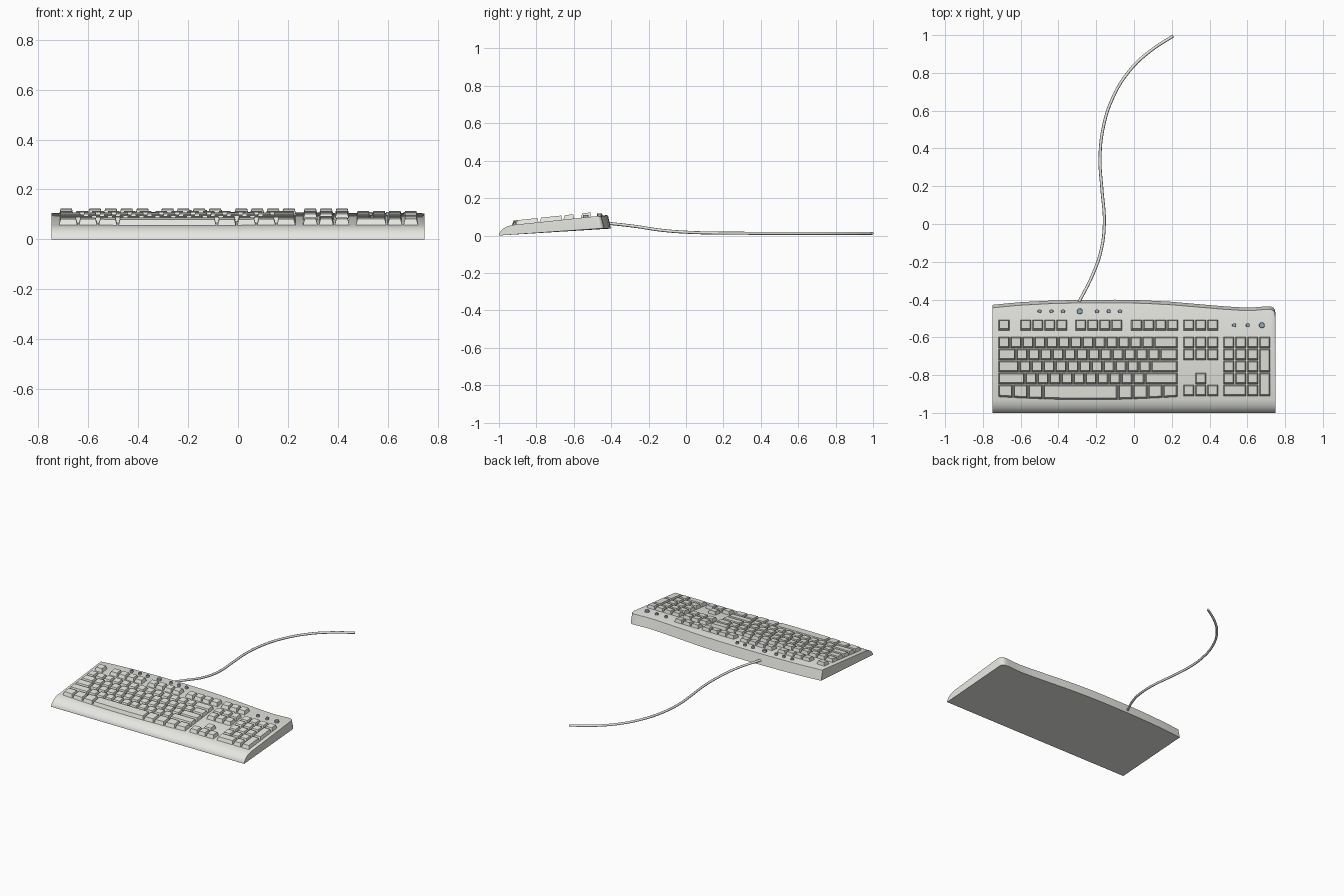
import bpy, bmesh, math

if "Cube" in bpy.data.objects:
    bpy.data.objects.remove(bpy.data.objects["Cube"])

U = 0.0635            # key pitch
LEFT = -0.72          # left edge of main block
ROW0 = -0.596         # back edge of number row


def material(name, rgb):
    m = bpy.data.materials.new(name)
    m.diffuse_color = (*rgb, 1)
    m.use_nodes = True
    m.node_tree.nodes["Principled BSDF"].inputs["Base Color"].default_value = m.diffuse_color
    return m


SHELL = material("warm_grey", (0.80, 0.80, 0.76))
BLUE = material("slate_blue", (0.30, 0.40, 0.48))


def deck(y):
    return 0.056 + 0.105 * (y + 0.93)


def finish(bm, name, mat, angle=None):
    bmesh.ops.recalc_face_normals(bm, faces=bm.faces)
    me = bpy.data.meshes.new(name)
    bm.to_mesh(me)
    bm.free()
    ob = bpy.data.objects.new(name, me)
    bpy.context.collection.objects.link(ob)
    me.materials.append(mat)
    if angle:
        bpy.ops.object.select_all(action='DESELECT')
        ob.select_set(True)
        bpy.context.view_layer.objects.active = ob
        bpy.ops.object.shade_smooth_by_angle(angle=math.radians(angle))
    return ob


# Case: side profile lofted along x with a wavy back edge
BACK = [(-0.748, -0.428), (-0.68, -0.421), (-0.6, -0.414), (-0.45, -0.406), (-0.3, -0.402),
        (-0.1, -0.401), (0.05, -0.404), (0.2, -0.412), (0.35, -0.425), (0.48, -0.436),
        (0.58, -0.442), (0.64, -0.441), (0.7, -0.436), (0.725, -0.437), (0.738, -0.443),
        (0.745, -0.453), (0.748, -0.468)]
bm = bmesh.new()
rings = []
for x, yb in BACK:
    yt = yb - 0.016
    prof = [(-1, 0.0), (-0.999, 0.01), (-0.99, 0.025), (-0.975, 0.038), (-0.955, 0.049),
            (-0.93, 0.056), (yt - 0.008, deck(yt - 0.008)), (yt, deck(yt) - 0.003), (yb, 0.037)]
    rings.append([bm.verts.new((x, y, z)) for y, z in prof])
n = len(rings[0])
for a, b in zip(rings, rings[1:]):
    for i in range(n):
        bm.faces.new((a[i], a[(i + 1) % n], b[(i + 1) % n], b[i]))
bm.faces.new(rings[0])
bm.faces.new(rings[-1])
finish(bm, "case", SHELL, 35)


# Keycap: tapered block sitting on the sloped deck
def key(bm, x0, x1, y1, y0, bow=None, h=0.023):
    g = 0.002
    x0, x1, y0, y1 = x0 + g, x1 - g, y0 + g, y1 - g
    k = max(2, round((x1 - x0) / 0.05) + 1) if bow else 2

    def loop(side, front, back, lift):
        a, b = x0 + side, x1 - side
        pts = [(a, y1 - back), ]
        for i in range(k):
            x = a + (b - a) * i / (k - 1)
            pts.append((x, y0 + front - (bow(x) if bow else 0)))
        pts.append((b, y1 - back))
        return [bm.verts.new((x, y, deck(y) + lift)) for x, y in pts]

    low = loop(0, 0, 0, -0.004)
    top = loop(0.007, 0.010, 0.005, h)
    m = len(low)
    for i in range(m):
        j = (i + 1) % m
        bm.faces.new((low[i], low[j], top[j], top[i]))
    bm.faces.new(top)
    bm.faces.new(low[::-1])


def row_y(r):
    return ROW0 - r * U, ROW0 - (r + 1) * U


def row(bm, x, r, widths, bow=None):
    for w in widths:
        key(bm, x, x + w * U, *row_y(r), bow)
        x += w * U


def front_bow(x):
    return 0.004 + 0.016 * (1 - ((x + 0.244) / 0.476) ** 2)


# Main typing block, front row bowed forward
bm = bmesh.new()
layout = [[1] * 13 + [2],
          [1.5] + [1] * 12 + [1.5],
          [1.75] + [1] * 11 + [2.25],
          [2.25] + [1] * 10 + [2.75]]
for r, widths in enumerate(layout):
    row(bm, LEFT, r, widths)
row(bm, LEFT, 4, [1.25] * 3 + [6.25] + [1.25] * 4, front_bow)
finish(bm, "typing_keys", SHELL)

# Function row
bm = bmesh.new()
for x, count in ((LEFT, 1), (-0.605, 4), (-0.314, 4), (-0.018, 4), (0.258, 3)):
    for i in range(count):
        key(bm, x + i * U, x + (i + 1) * U, -0.505, -0.566)
finish(bm, "function_keys", SHELL)

# Navigation cluster and arrows
bm = bmesh.new()
for r in (0, 1, 4):
    row(bm, 0.258, r, [1, 1, 1])
row(bm, 0.258 + U, 3, [1])
finish(bm, "navigation_keys", SHELL)

# Number pad with two tall keys
bm = bmesh.new()
PAD = 0.47
row(bm, PAD, 0, [1] * 4)
for r in (1, 2, 3):
    row(bm, PAD, r, [1] * 3)
row(bm, PAD, 4, [2, 1])
for r in (1, 3):
    key(bm, PAD + 3 * U, PAD + 4 * U, row_y(r)[0], row_y(r + 1)[1])
finish(bm, "number_pad_keys", SHELL)

# Round media buttons
bm = bmesh.new()
spots = [(x, -0.462, 0.011) for x in (-0.5, -0.437, -0.376, -0.196, -0.134, -0.074)]
spots += [(x, -0.536, 0.011) for x in (0.53, 0.602)]
spots += [(-0.287, -0.462, 0.016), (0.677, -0.536, 0.016)]
for x, y, rad in spots:
    new = bmesh.ops.create_cone(bm, cap_ends=True, segments=16, radius1=rad,
                                radius2=rad * 0.85, depth=0.02)["verts"]
    bmesh.ops.translate(bm, verts=new, vec=(x, y, deck(y) + 0.003))
finish(bm, "media_buttons", BLUE, 35)

# Cable
path = [(-0.295, -0.42, 0.066), (-0.217, -0.265, 0.048), (-0.172, -0.13, 0.028),
        (-0.157, 0.015, 0.017), (-0.17, 0.185, 0.013), (-0.18, 0.34, 0.012),
        (-0.165, 0.5, 0.012), (-0.116, 0.66, 0.012), (-0.025, 0.81, 0.012),
        (0.085, 0.915, 0.012), (0.208, 0.996, 0.012)]
cu = bpy.data.curves.new("cable", 'CURVE')
cu.dimensions = '3D'
cu.bevel_depth = 0.008
cu.bevel_resolution = 2
cu.resolution_u = 5
cu.use_fill_caps = True
sp = cu.splines.new('BEZIER')
sp.bezier_points.add(len(path) - 1)
for p, co in zip(sp.bezier_points, path):
    p.co = co
    p.handle_left_type = p.handle_right_type = 'AUTO'
cable = bpy.data.objects.new("cable", cu)
bpy.context.collection.objects.link(cable)
cu.materials.append(SHELL)
